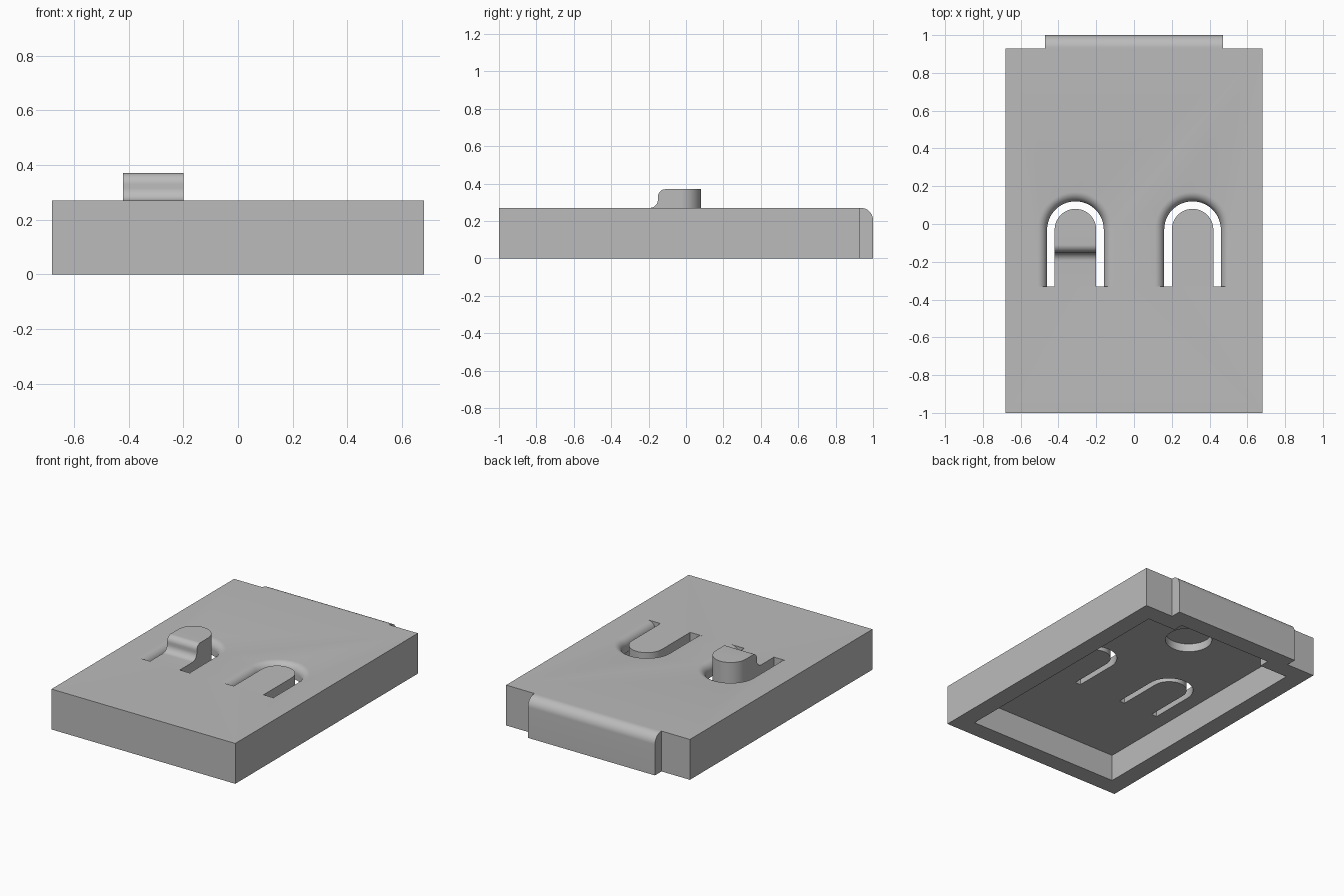
import bpy, bmesh
from math import sin, cos, pi, radians, sqrt

if "Cube" in bpy.data.objects:
    bpy.data.objects.remove(bpy.data.objects["Cube"], do_unlink=True)

TOP, CEILING = 0.27, 0.18       # upper face and inner ceiling heights
SLOT_X, ARC_Y, SLOT_END = 0.31, -0.03, -0.33
TAB_R, SLOT_R, LIP = 0.11, 0.15, 0.05

grey = bpy.data.materials.new("plain grey")
grey.use_nodes = True
COLOUR = (0.5, 0.5, 0.5, 1)
grey.diffuse_color = COLOUR
grey.node_tree.nodes["Principled BSDF"].inputs["Base Color"].default_value = COLOUR


def loft(name, rings):
    """Skin a stack of matching closed rings and cap both ends."""
    bm = bmesh.new()
    loops = [[bm.verts.new(p) for p in ring] for ring in rings]
    n = len(loops[0])
    for a, b in zip(loops, loops[1:]):
        for i in range(n):
            j = (i + 1) % n
            bm.faces.new((a[i], a[j], b[j], b[i]))
    bm.faces.new(loops[0][::-1])
    bm.faces.new(loops[-1])
    bmesh.ops.recalc_face_normals(bm, faces=bm.faces)
    mesh = bpy.data.meshes.new(name)
    bm.to_mesh(mesh)
    bm.free()
    obj = bpy.data.objects.new(name, mesh)
    bpy.context.collection.objects.link(obj)
    mesh.materials.append(grey)
    return obj


def prism(name, outline, z0, z1):
    return loft(name, [[(x, y, z) for x, y in outline] for z in (z0, z1)])


def extrude_x(name, profile, x0, x1):
    return loft(name, [[(x, y, z) for y, z in profile] for x in (x0, x1)])


def arc(cx, cy, r, a0, a1, steps=12):
    angles = [radians(a0 + (a1 - a0) * i / steps) for i in range(steps + 1)]
    return [(cx + r * cos(a), cy + r * sin(a)) for a in angles]


def arch(cx, r):
    """Outline with a straight front end and a round back end."""
    return [(cx - r, SLOT_END), (cx + r, SLOT_END)] + arc(cx, ARC_Y, r, 0, 180, 32)


def stepped(half, front, back, step_half, step_back):
    """Rectangle with a wider-than-deep step at the back."""
    return [(-half, front), (half, front), (half, back), (step_half, back),
            (step_half, step_back), (-step_half, step_back),
            (-step_half, back), (-half, back)]


def boolean(obj, cutter, operation="DIFFERENCE"):
    mod = obj.modifiers.new("cut", "BOOLEAN")
    mod.object, mod.operation, mod.solver = cutter, operation, "EXACT"
    bpy.context.view_layer.objects.active = obj
    bpy.ops.object.modifier_apply(modifier=mod.name)
    bpy.data.objects.remove(cutter, do_unlink=True)


# Case: a shallow box, open below
case = prism("case", [(-0.68, -1), (0.68, -1), (0.68, 0.93), (-0.68, 0.93)], 0, TOP)
boolean(case, prism("cavity", stepped(0.56, -0.88, 0.81, 0.35, 0.88), -0.1, CEILING))

# Round recess in the ceiling
boolean(case, prism("recess", arc(0, 0.53, 0.145, 0, 351, 39), 0.1, 0.235))

# Arched openings with a rounded upper lip
for side in (-1, 1):
    rings = [(0.1, 0)]
    for i in range(9):
        a = pi / 2 * i / 8
        rings.append((TOP - LIP + LIP * sin(a), LIP * (1 - cos(a))))
    rings.append((TOP + 0.05, LIP))
    boolean(case, loft("opening", [
        [(x, y, z) for x, y in arch(side * SLOT_X, SLOT_R + d)] for z, d in rings]))

# Back ridge with a rounded upper edge
ridge = extrude_x("back_ridge", [(0.93, 0), (1, 0)]
                  + arc(0.935, TOP - 0.065, 0.065, 0, 90) + [(0.93, TOP)], -0.47, 0.47)

# Spring tabs; the right one carries a raised button
left_tab = prism("left_tab", arch(SLOT_X, TAB_R), CEILING, TOP)
right_tab = prism("right_tab", arch(-SLOT_X, TAB_R), CEILING, 0.37)
button_side = ([(-0.4, 0.1), (0.2, 0.1), (0.2, 0.45), (-0.11, 0.45)]
               + arc(-0.11, 0.33, 0.04, 90, 180)
               + arc(-0.195, TOP + 0.045, 0.045, 0, -90) + [(-0.4, TOP)])
boolean(right_tab, extrude_x("button_side", button_side, -0.6, 0), "INTERSECT")

# Smooth the curved surfaces, keep the edges crisp
for obj in (case, ridge, left_tab, right_tab):
    bpy.ops.object.select_all(action="DESELECT")
    obj.select_set(True)
    bpy.context.view_layer.objects.active = obj
    bpy.ops.object.shade_smooth_by_angle(angle=radians(30))
